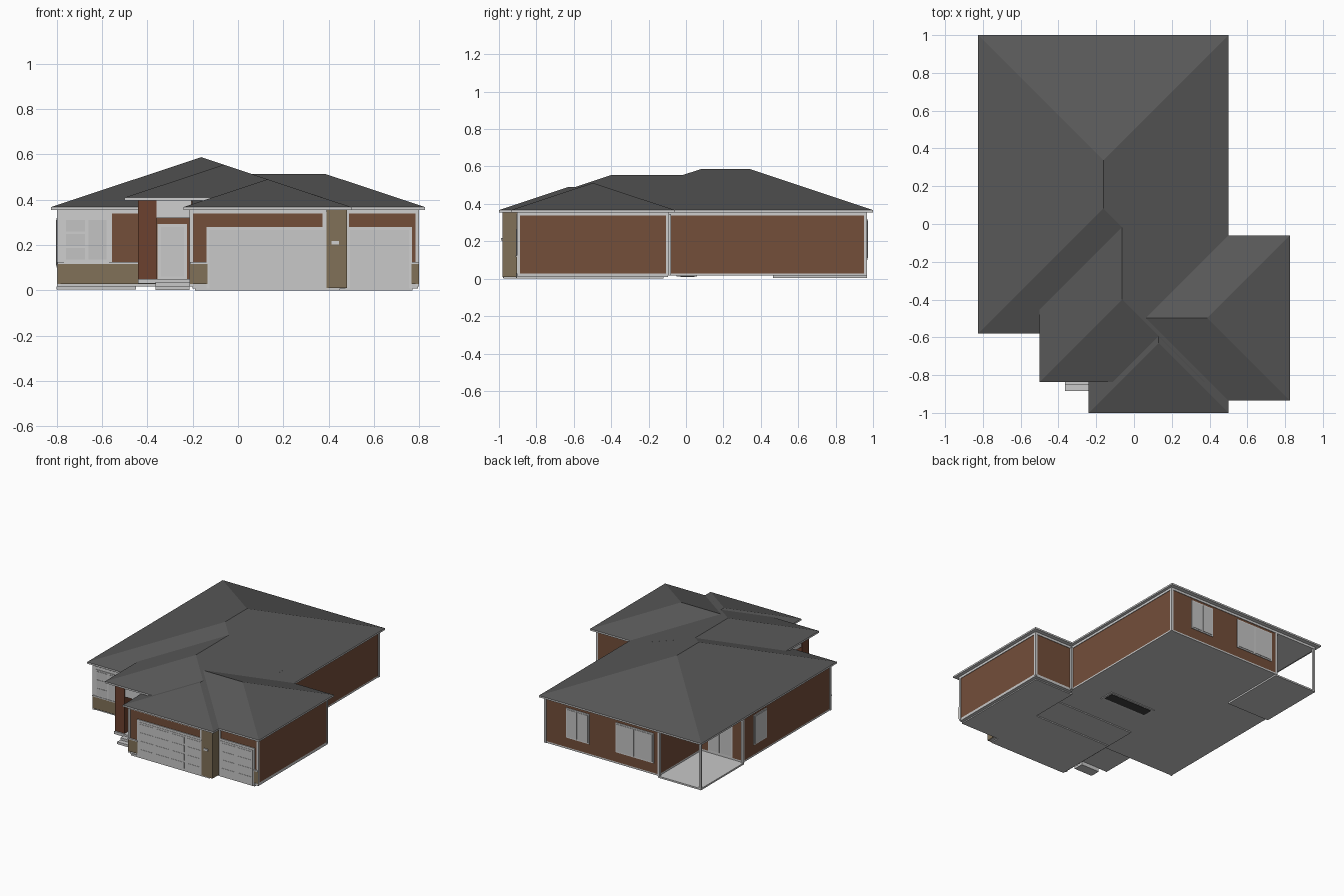
import bpy, bmesh

if "Cube" in bpy.data.objects:
    bpy.data.objects.remove(bpy.data.objects["Cube"])

def material(name, r, g, b):
    m = bpy.data.materials.new(name)
    m.diffuse_color = (r, g, b, 1)
    m.use_nodes = True
    m.node_tree.nodes["Principled BSDF"].inputs["Base Color"].default_value = m.diffuse_color
    return m

ROOF = material("roof_shingle", .098, .098, .098)
TRIM = material("white_trim", .62, .62, .62)
BRICK = material("brick", .172, .077, .042)
DARK = material("dark_brick", .15, .053, .028)
STONE = material("stone", .22, .165, .098)
GLASS = material("window_glass", .55, .55, .55)
CONC = material("concrete", .58, .58, .58)
VOID = material("dark_opening", .05, .05, .05)

def hull(name, pts, mats):
    """Convex solid; the second material goes on sloping roof faces."""
    bm = bmesh.new()
    for p in pts:
        bm.verts.new(p)
    bmesh.ops.convex_hull(bm, input=bm.verts[:])
    bmesh.ops.dissolve_limit(bm, angle_limit=.01, verts=bm.verts[:], edges=bm.edges[:])
    bmesh.ops.recalc_face_normals(bm, faces=bm.faces[:])
    if len(mats) > 1:
        for f in bm.faces:
            f.material_index = int(f.normal.z > .1)
    me = bpy.data.meshes.new(name)
    bm.to_mesh(me)
    bm.free()
    for m in mats:
        me.materials.append(m)
    ob = bpy.data.objects.new(name, me)
    bpy.context.collection.objects.link(ob)
    return ob

def box(name, x0, x1, y0, y1, z0, z1, mat):
    return hull(name, [(x, y, z) for x in (x0, x1) for y in (y0, y1) for z in (z0, z1)], [mat])

def plate(name, side, d, a0, a1, z0, z1, mat, t=.006):
    """Thin plate standing proud of a wall plane at distance d."""
    if side in ("front", "back"):
        e = d - t if side == "front" else d + t
        return box(name, a0, a1, min(d, e), max(d, e), z0, z1, mat)
    e = d - t if side == "left" else d + t
    return box(name, min(d, e), max(d, e), a0, a1, z0, z1, mat)

def roof(name, x0, x1, y0, y1, z, ridge):
    pts = [(x, y, h) for x in (x0, x1) for y in (y0, y1) for h in (z - .012, z)]
    return hull(name, pts + ridge, [TRIM, ROOF])

def window(name, side, d, a0, a1, z0, z1, cols=2, rows=1):
    plate(name + "_frame", side, d, a0, a1, z0, z1, TRIM, .005)
    g = .01
    w, h = (a1 - a0 - g) / cols, (z1 - z0 - g) / rows
    for i in range(cols):
        for j in range(rows):
            plate(f"{name}_pane_{i}_{j}", side, d, a0 + g + i * w, a0 + (i + 1) * w,
                  z0 + g + j * h, z0 + (j + 1) * h, GLASS, .008)

# Hip roofs, all at the same pitch
E, S = .367, .3325
roof("main_roof", -.825, .5, -.58, 1, E,
     [(-.1625, y, E + S * .6625) for y in (.0825, .3375)])
roof("entry_roof", -.5, .374, -.837, 0, .409,
     [(-.063, y, .409 + S * .437) for y in (-.4, 0)])
roof("side_garage_roof", .06, .825, -.935, -.06, E,
     [(x, -.4975, E + S * .4375) for x in (.06, .3875)])
roof("front_garage_roof", -.24, .5, -1, -.55, E,
     [(.13, y, E + S * .37) for y in (-.63, -.55)])

# Brick walls
WZ = .356
box("main_walls", -.795, .475, -.55, .47, .028, WZ, BRICK)
box("rear_walls", -.455, .475, .46, .965, .028, WZ, BRICK)
box("front_garage_walls", -.21, .475, -.97, -.54, .028, WZ, BRICK)
box("side_garage_walls", .4, .795, -.9, -.095, .028, WZ, BRICK)
box("entry_back_wall", -.44, -.2, -.58, -.54, .045, .395, BRICK)

# Frieze under the eaves, also the beam of the rear porch
for n, x0, x1, y0, y1 in (("main", -.799, .479, -.554, .969),
                          ("front_garage", -.214, .479, -.974, -.54),
                          ("side_garage", .4, .799, -.904, -.091)):
    box(n + "_frieze", x0, x1, y0, y1, .338, .357, TRIM)

# Corner boards and porch posts
for i, (x, y) in enumerate(((.471, .961), (-.455, .961), (-.791, .961), (-.791, .47),
                            (.791, -.099), (.791, -.896), (-.206, -.966), (.471, -.966),
                            (-.791, -.546), (.482, -.088))):
    box(f"corner_post_{i}", x - .008, x + .008, y - .008, y + .008, .016, .345, TRIM)

# Floor slabs, driveway aprons, stairwell
box("house_floor", -.795, .475, -.55, .47, .016, .029, CONC)
box("rear_floor", -.455, .475, .46, .965, .016, .029, CONC)
box("garage_floor", -.2, .475, -.97, -.27, .008, .028, CONC)
box("side_garage_floor", .47, .795, -.9, -.095, .008, .028, CONC)
box("porch_slab", -.8, -.45, .465, .968, .004, .016, CONC)
box("front_apron", -.19, .45, -.975, -.5, 0, .014, CONC)
box("side_apron", .45, .77, -.905, -.12, 0, .014, CONC)
box("stairwell_rim", -.13, .25, -.05, .06, .011, .017, TRIM)
box("stairwell_opening", -.115, .235, -.03, .045, .009, .015, VOID)

# Stone base on the front
plate("left_stone", "front", -.55, -.797, -.36, .028, .118, STONE, .009)
plate("left_sill", "front", -.55, -.797, -.36, .116, .124, TRIM, .012)
plate("garage_stone", "front", -.97, -.212, -.135, .028, .118, STONE, .009)
plate("garage_sill", "front", -.97, -.212, -.135, .116, .124, TRIM, .012)
plate("side_stone", "front", -.9, .765, .798, .028, .118, STONE, .009)
plate("side_sill", "front", -.9, .765, .798, .116, .124, TRIM, .012)
box("stone_pier", .39, .48, -.982, -.89, .01, .356, STONE)
plate("blank_plaque", "front", -.982, .412, .445, .203, .217, TRIM)

# Garage doors with rows of raised panels
def garage_door(name, d, x0, x1, panels):
    plate(name + "_surround", "front", d, x0 - .015, x1 + .012, .008, .28, TRIM, .006)
    plate(name + "_door", "front", d, x0, x1, .005, .265, CONC, .008)
    w = (x1 - x0) / panels
    for i in range(panels):
        for j in range(4):
            plate(f"{name}_panel_{i}_{j}", "front", d - .008, x0 + i * w + .012,
                  x0 + (i + 1) * w - .012, .02 + j * .062, .066 + j * .062, CONC, .002)

garage_door("double_garage", -.97, -.125, .388, 4)
garage_door("single_garage", -.9, .495, .755, 2)
plate("double_garage_side_trim", "front", -.97, .372, .39, .27, .345, TRIM)
plate("single_garage_side_trim", "front", -.9, .48, .49, .01, .345, TRIM)

# Front entry: brick pillar, beams, door and steps
box("entry_pillar", -.44, -.36, -.805, -.725, .045, .397, DARK)
box("entry_front_beam", -.36, -.205, -.8, -.74, .318, .397, TRIM)
box("entry_side_beam", -.435, -.365, -.73, -.56, .318, .397, TRIM)
box("entry_floor", -.44, -.2, -.815, -.55, .03, .05, CONC)
for i in range(2):
    box(f"entry_step_{i}", -.365, -.215, -.85 - .035 * i, -.81, .002, .036 - .017 * i, CONC)
plate("front_door_surround", "front", -.58, -.355, -.225, .05, .292, TRIM, .006)
plate("front_door", "front", -.58, -.34, -.238, .06, .28, CONC, .009)

# Windows
plate("left_window_wall", "front", -.55, -.797, -.555, .12, .34, TRIM, .005)
window("left_front_casement", "front", -.555, -.768, -.665, .125, .32, 1, 3)
window("left_front_picture", "front", -.555, -.67, -.57, .125, .32, 1, 1)
window("rear_bedroom_window", "back", .965, .11, .3, .1, .32)
window("rear_living_window", "back", .965, -.415, -.105, .1, .32)
window("porch_door", "back", .47, -.71, -.51, .03, .3)
window("left_side_window", "left", -.795, .2, .35, .1, .32, 1, 1)
